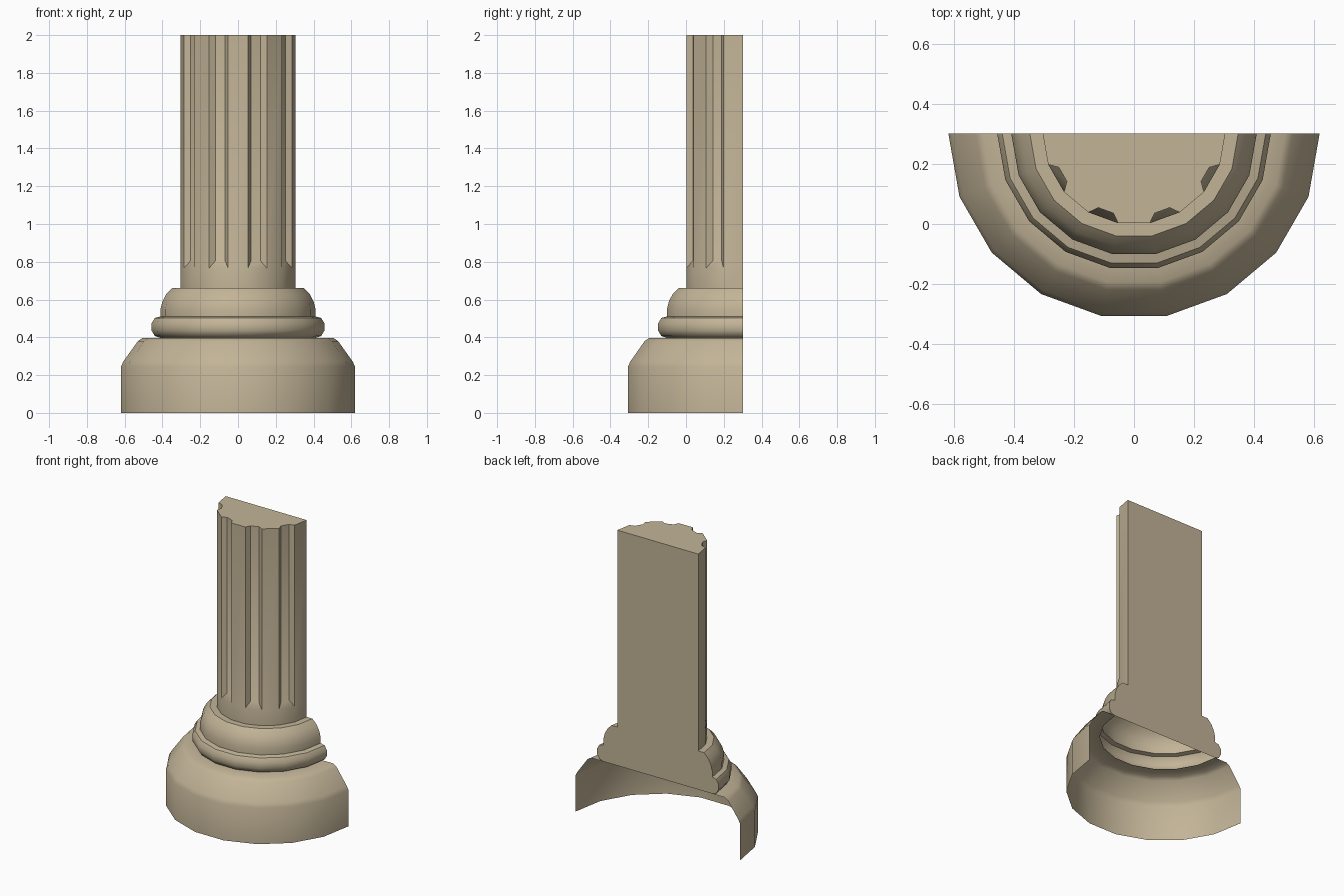
import bpy, bmesh, math

if "Cube" in bpy.data.objects:
    bpy.data.objects.remove(bpy.data.objects["Cube"])

CY = 0.303            # column axis lies on the back plane
SIDES = 9             # facets around the half circle
TOP = 2.0

stone = bpy.data.materials.new("tan stone")
stone.diffuse_color = (0.54, 0.455, 0.31, 1)
stone.use_nodes = True
stone.node_tree.nodes["Principled BSDF"].inputs["Base Color"].default_value = stone.diffuse_color


def polar(r, i, z):
    """Point at facet corner i (0..SIDES) of the half round."""
    a = math.radians(-90 + 180 * i / SIDES)
    return (r * math.sin(a), CY - r * math.cos(a), z)


def make(name, faces, smooth=True):
    """Object from polygons given as point lists, welded together."""
    bm = bmesh.new()
    for f in faces:
        bm.faces.new([bm.verts.new(p) for p in f])
    bmesh.ops.remove_doubles(bm, verts=bm.verts, dist=1e-5)
    me = bpy.data.meshes.new(name)
    bm.to_mesh(me)
    bm.free()
    me.materials.append(stone)
    ob = bpy.data.objects.new(name, me)
    bpy.context.collection.objects.link(ob)
    if smooth:
        bpy.ops.object.select_all(action='DESELECT')
        ob.select_set(True)
        bpy.context.view_layer.objects.active = ob
        bpy.ops.object.shade_smooth_by_angle(angle=math.radians(42))
    return ob


def half_lathe(name, profile):
    faces = []
    for (r0, z0), (r1, z1) in zip(profile, profile[1:]):
        for i in range(SIDES):
            faces.append([polar(r0, i, z0), polar(r0, i + 1, z0),
                          polar(r1, i + 1, z1), polar(r1, i, z1)])
    return make(name, faces)


# Profiles (radius, height), bottom to top
plinth = [(0.62, 0), (0.62, 0.245), (0.607, 0.272), (0.53, 0.38), (0.505, 0.397), (0.41, 0.397)]
ring = [(0.41, 0.397), (0.44, 0.407), (0.457, 0.435), (0.457, 0.475), (0.44, 0.503), (0.41, 0.51)]
bulge = [(0.41, 0.51), (0.41, 0.55), (0.40, 0.59), (0.38, 0.628), (0.348, 0.66), (0.305, 0.66)]

half_lathe("plinth", plinth)
half_lathe("ring_moulding", ring)
half_lathe("rounded_moulding", bulge)

# Shaft: every second facet holds a flute with a sloped foot
R, Z0, ZF, ZD = 0.305, 0.66, 0.767, 0.805
INSET, DEPTH = 0.026, 0.026
faces, outline = [], []
for i in range(SIDES):
    a, b = polar(R, i, 0), polar(R, i + 1, 0)
    at = lambda p, z: (p[0], p[1], z)
    outline.append(at(a, TOP))
    faces.append([at(a, Z0), at(b, Z0), at(b, ZF), at(a, ZF)])
    if i in (1, 3, 5, 7):
        mid = math.radians(-90 + 180 * (i + 0.5) / SIDES)
        tx, ty = math.cos(mid) * INSET, math.sin(mid) * INSET
        nx, ny = -math.sin(mid) * DEPTH, math.cos(mid) * DEPTH
        c = (a[0] + tx + nx, a[1] + ty + ny)
        d = (b[0] - tx + nx, b[1] - ty + ny)
        faces += [[at(a, ZF), at(b, ZF), at(d, ZD), at(c, ZD)],
                  [at(a, ZF), at(c, ZD), at(c, TOP), at(a, TOP)],
                  [at(c, ZD), at(d, ZD), at(d, TOP), at(c, TOP)],
                  [at(d, ZD), at(b, ZF), at(b, TOP), at(d, TOP)]]
        outline += [at(c, TOP), at(d, TOP)]
    else:
        faces.append([at(a, ZF), at(b, ZF), at(b, TOP), at(a, TOP)])
outline.append(polar(R, SIDES, TOP))
faces.append(outline)
make("fluted_shaft", faces)

# Flat back closing the shaft and mouldings (plinth stays open)
side = ring + bulge[1:] + [(R, TOP)]
back = [(-r, CY, z) for r, z in side] + [(r, CY, z) for r, z in reversed(side)]
make("flat_back", [back], smooth=False)
